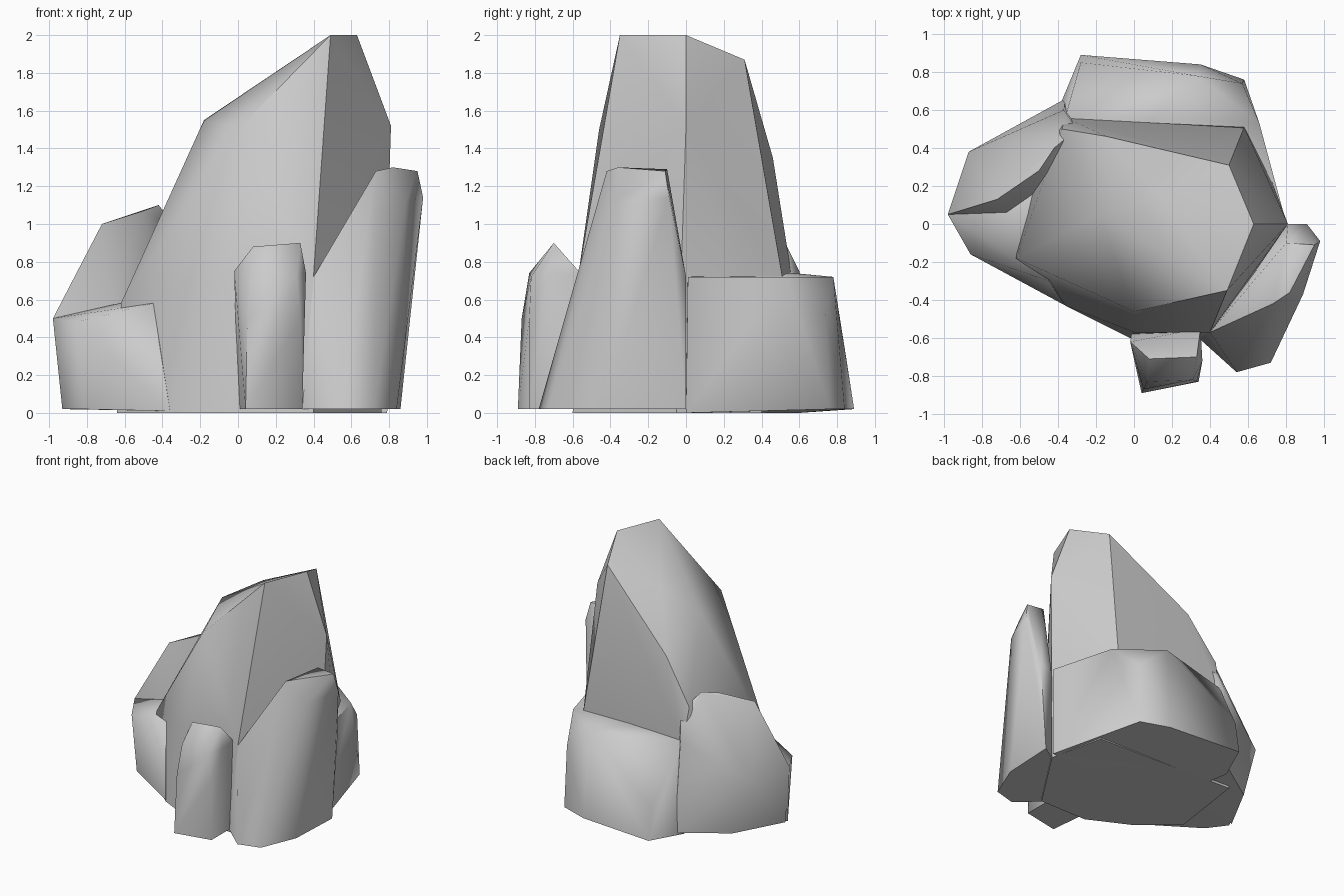
import bpy, bmesh, math


def rock(name, pts, angle=50):
    """Faceted boulder: convex hull around a few corner points, softly shaded."""
    bm = bmesh.new()
    for p in pts:
        bm.verts.new(p)
    res = bmesh.ops.convex_hull(bm, input=bm.verts[:])
    junk = {g for g in res["geom_interior"] + res["geom_unused"]
            if isinstance(g, bmesh.types.BMVert)}
    bmesh.ops.delete(bm, geom=list(junk), context='VERTS')
    bmesh.ops.dissolve_limit(bm, angle_limit=math.radians(3),
                             verts=bm.verts[:], edges=bm.edges[:])
    bmesh.ops.recalc_face_normals(bm, faces=bm.faces[:])
    me = bpy.data.meshes.new(name)
    bm.to_mesh(me)
    bm.free()
    ob = bpy.data.objects.new(name, me)
    bpy.context.collection.objects.link(ob)
    bpy.ops.object.select_all(action='DESELECT')
    ob.select_set(True)
    bpy.context.view_layer.objects.active = ob
    bpy.ops.object.shade_smooth_by_angle(angle=math.radians(angle))
    return ob


# tall central peak
rock("main_peak", [
    (-.64, -.18, 0), (-.36, -.43, 0), (-.02, -.60, 0), (.40, -.60, 0),
    (.76, -.05, 0), (.66, .40, 0), (-.55, .45, 0),
    (-.62, -.18, .58), (0, -.57, .73), (.40, -.57, .73), (.58, .51, .72),
    (-.36, .56, .72), (-.36, -.10, 1.05), (-.38, .50, 1.0),
    (0, -.46, 1.50), (.43, -.43, 1.50), (.81, 0, 1.52),
    (.50, .39, 1.40), (-.14, .46, 1.35),
    (-.18, .05, 1.55), (.12, .16, 1.73),
    (.49, -.35, 2.0), (.63, 0, 2.0), (.50, .31, 1.87)], 40)

# low ledge at the back, sloping down to the left
rock("back_ledge", [
    (.79, 0, 0), (.58, .76, .02), (.35, .84, .02), (-.28, .89, .02),
    (-.40, .60, 0), (-.3, 0, 0),
    (.80, .01, .72), (.66, .53, .72), (.57, .74, .52), (.33, .78, .72),
    (-.28, .85, .28), (-.36, .57, .74), (.10, .56, .74), (0, 0, .72)], 70)

# left shoulder: low front wedge and the taller slab behind it
rock("left_shoulder", [
    (-.93, 0, .02), (-.82, -.15, .02), (-.36, -.43, .01), (-.2, .4, .01),
    (-.98, .05, .50), (-.86, -.16, .48), (-.45, -.30, .58),
    (-.54, .05, .60), (-.3, .3, .60), (-.87, .33, .45), (-.75, .35, .02)], 75)
rock("left_slab", [
    (-.93, .03, .02), (-.72, .42, .02), (-.36, .66, .02), (-.3, .2, .01),
    (-.98, .05, .50), (-.87, .38, .48), (-.72, .36, .68), (-.37, .60, .75),
    (-.67, .06, .56), (-.45, .22, .60),
    (-.72, .13, 1.0), (-.50, .28, 1.07), (-.42, .40, 1.10), (-.30, .50, .95)],
     60)

# small upright stone at the front
rock("front_stone", [
    (.04, -.89, .02), (.34, -.83, .02), (.34, -.50, .02), (0, -.50, .02),
    (.05, -.87, .50), (.33, -.83, .50), (.07, -.83, .74), (.31, -.82, .72),
    (-.02, -.62, .75), (.08, -.71, .88), (.33, -.70, .90),
    (.36, -.72, .74), (.35, -.55, .73)], 75)

# leaning slab on the right
rock("right_slab", [
    (.34, -.60, .02), (.54, -.78, .02), (.72, -.73, .02), (.84, -.44, .02),
    (.86, 0, .02), (.55, -.20, .02),
    (.55, -.68, .36), (.40, -.57, .72), (.91, 0, .72),
    (.81, 0, .72), (.73, -.42, 1.28), (.82, -.36, 1.30), (.89, -.37, 1.12),
    (.80, -.10, 1.29), (.95, -.11, 1.28), (.98, -.09, 1.14)], 60)
